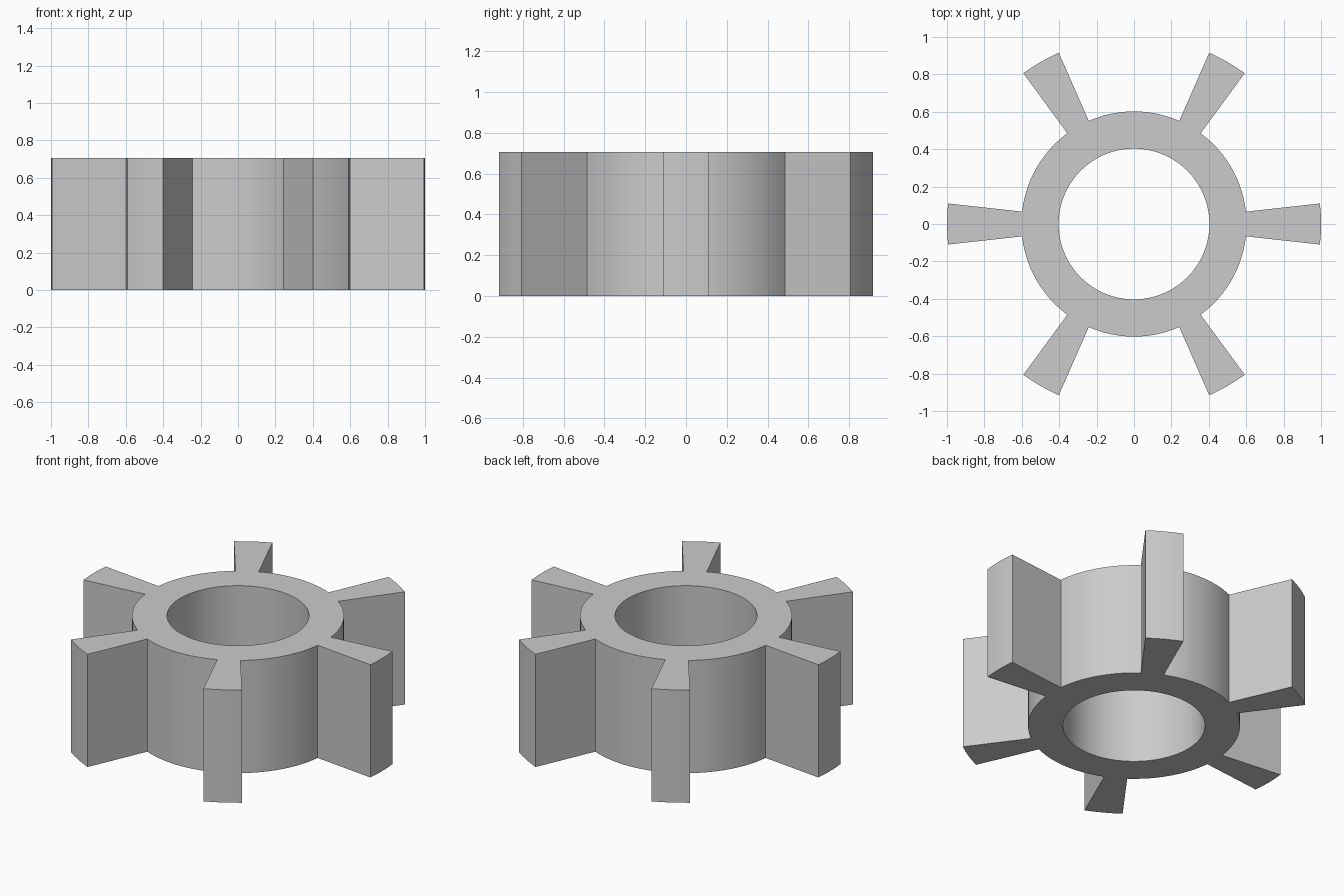
import bpy, bmesh
from math import cos, sin, radians

cube = bpy.data.objects.get("Cube")
if cube:
    bpy.data.objects.remove(cube, do_unlink=True)

BORE, HUB, TIP, HEIGHT = 0.403, 0.602, 1.0, 0.706
TEETH, HALF = 6, 6.3            # tooth count, half angle of a tooth
TOOTH_STEPS, GAP_STEPS = 4, 12

# Angles around the wheel, each flagged if a tooth segment starts there
pitch = 360 / TEETH
stations = []
for t in range(TEETH):
    start = t * pitch - HALF
    for i in range(TOOTH_STEPS):
        stations.append((start + 2 * HALF * i / TOOTH_STEPS, True))
    for i in range(GAP_STEPS):
        stations.append((start + 2 * HALF + (pitch - 2 * HALF) * i / GAP_STEPS, False))

# Flat outline: hub ring plus radial teeth
bm = bmesh.new()


def ring(radius):
    return [bm.verts.new((radius * cos(radians(a)), radius * sin(radians(a)), 0))
            for a, _ in stations]


bore, hub, tip = ring(BORE), ring(HUB), ring(TIP)
for i, (_, is_tooth) in enumerate(stations):
    j = (i + 1) % len(stations)
    bm.faces.new((bore[i], hub[i], hub[j], bore[j]))
    if is_tooth:
        bm.faces.new((hub[i], tip[i], tip[j], hub[j]))
bmesh.ops.delete(bm, geom=[v for v in bm.verts if not v.link_faces], context='VERTS')

mesh = bpy.data.meshes.new("toothed_wheel")
bm.to_mesh(mesh)
bm.free()
wheel = bpy.data.objects.new("toothed_wheel", mesh)
bpy.context.collection.objects.link(wheel)

# Plain grey material
grey = bpy.data.materials.new("plain grey")
grey.use_nodes = True
colour = (0.6, 0.6, 0.6, 1)
grey.diffuse_color = colour
grey.node_tree.nodes["Principled BSDF"].inputs["Base Color"].default_value = colour
mesh.materials.append(grey)

# Raise the outline to full height and smooth the round walls
solid = wheel.modifiers.new("height", 'SOLIDIFY')
solid.thickness = HEIGHT
solid.offset = 1
bpy.ops.object.select_all(action='DESELECT')
wheel.select_set(True)
bpy.context.view_layer.objects.active = wheel
bpy.ops.object.modifier_apply(modifier=solid.name)
bpy.ops.object.shade_smooth_by_angle(angle=radians(30))
